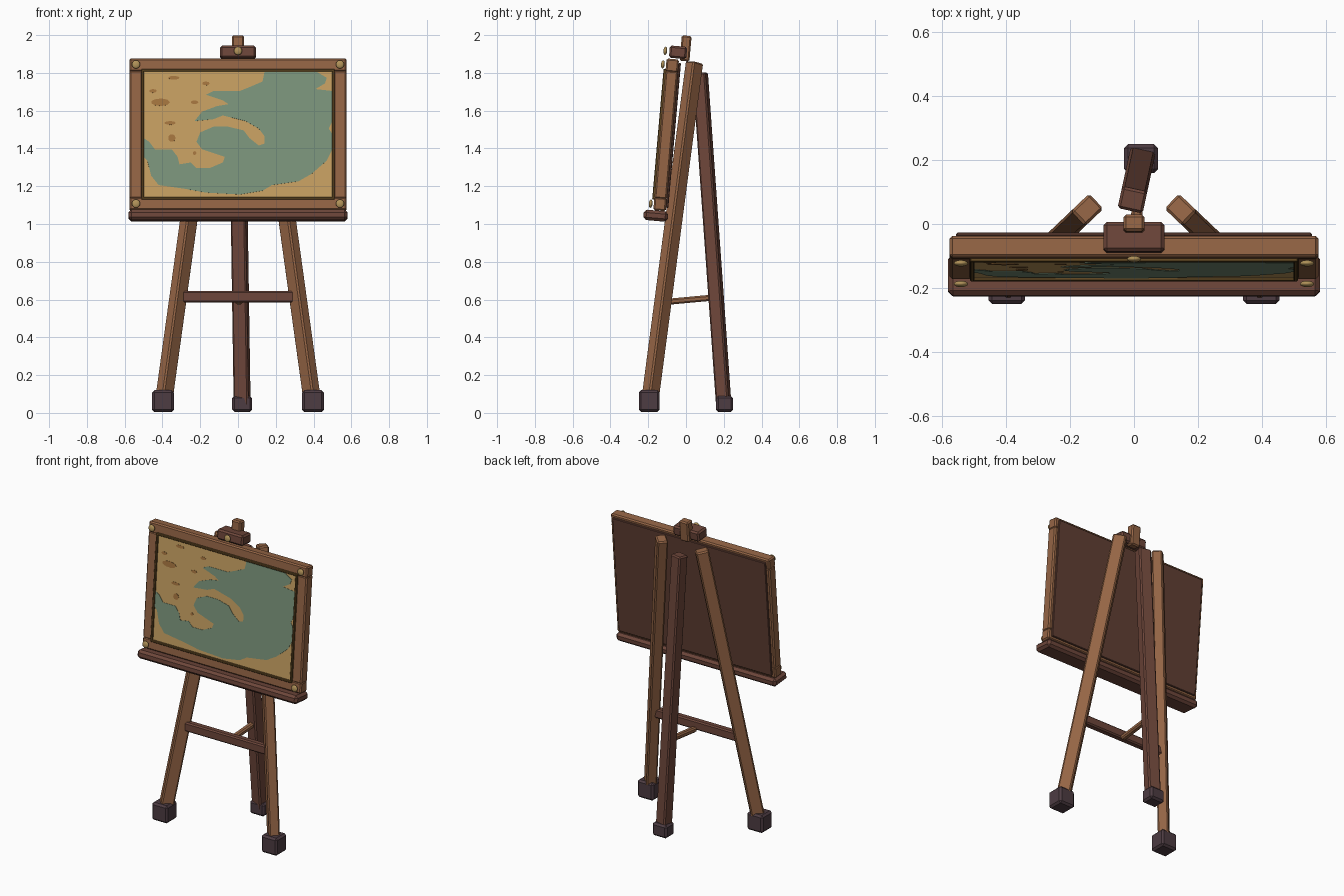
import bpy, bmesh, math
from mathutils import Matrix, Vector

if "Cube" in bpy.data.objects:
    bpy.data.objects.remove(bpy.data.objects["Cube"])


def material(name, *rgb):
    m = bpy.data.materials.new(name)
    m.use_nodes = True
    m.diffuse_color = (*rgb, 1)
    m.node_tree.nodes["Principled BSDF"].inputs["Base Color"].default_value = (*rgb, 1)
    return m


wood = material("warm wood", .30, .13, .06)
dark_wood = material("dark red wood", .155, .062, .043)
panel_wood = material("panel brown", .12, .05, .034)
rubber = material("dark foot", .075, .045, .055)
gold = material("brass", .44, .29, .10)
trim_gold = material("dark gold trim", .13, .07, .018)
paper = material("map tan", .57, .35, .12)
sea = material("map green", .20, .30, .20)
ink = material("map brown", .38, .18, .05)

# Tilted frame of reference shared by the board parts
TILT = Matrix.Rotation(math.radians(-5), 4, 'X')
BOARD = Matrix.Translation((0, -.105, 1.472)) @ TILT


def finish(name, bm, mat, matrix):
    mesh = bpy.data.meshes.new(name)
    bm.to_mesh(mesh)
    bm.free()
    obj = bpy.data.objects.new(name, mesh)
    bpy.context.collection.objects.link(obj)
    obj.matrix_world = matrix
    mesh.materials.append(mat)
    return obj


def box(name, size, mat, centre=(0, 0, 0), matrix=Matrix(), bevel=.008):
    bm = bmesh.new()
    bmesh.ops.create_cube(bm, size=1)
    bmesh.ops.scale(bm, vec=size, verts=bm.verts)
    obj = finish(name, bm, mat, matrix @ Matrix.Translation(centre))
    if bevel:
        mod = obj.modifiers.new("edge", 'BEVEL')
        mod.width = bevel
        mod.segments = 1
    return obj


def beam(name, start, end, width, depth, mat):
    """Square timber from start to end, its depth lying in the lean direction."""
    a, b = Vector(start), Vector(end)
    z = (b - a).normalized()
    x = z.cross(Vector((0, 0, 1))).normalized()
    y = z.cross(x)
    rot = Matrix((x, y, z)).transposed().to_4x4()
    return box(name, (width, depth, (b - a).length), mat,
               matrix=Matrix.Translation((a + b) / 2) @ rot)


def plate(name, points, mat, y):
    """Thin flat shape on the front of the board, points in hundredths."""
    bm = bmesh.new()
    face = bm.faces.new([bm.verts.new((px / 100, y, pz / 100)) for px, pz in points])
    face.normal_update()
    if face.normal.y > 0:
        face.normal_flip()
    bmesh.ops.triangulate(bm, faces=[face])
    obj = finish(name, bm, mat, BOARD)
    mod = obj.modifiers.new("thickness", 'SOLIDIFY')
    mod.thickness = .002
    return obj


def rivet(name, location, matrix):
    bm = bmesh.new()
    bmesh.ops.create_uvsphere(bm, u_segments=16, v_segments=10, radius=.022)
    bmesh.ops.scale(bm, vec=(1, .45, 1), verts=bm.verts)
    for f in bm.faces:
        f.smooth = True
    finish(name, bm, gold, matrix @ Matrix.Translation(location))


# Front legs and feet
for side, s in (("left", 1), ("right", -1)):
    beam(f"{side}_front_leg", (s * .395, -.193, .05), (s * .145, .045, 1.855),
         .065, .08, wood)
    box(f"{side}_front_foot", (.115, .11, .115), rubber, (s * .397, -.195, .0625), bevel=.012)

# Back leg and foot
beam("back_leg", (.022, .2, .04), (-.005, .075, 1.8), .08, .07, dark_wood)
box("back_foot", (.105, .09, .085), rubber, (.022, .204, .0475), bevel=.012)

# Stretchers between the legs
box("front_stretcher", (.62, .045, .06), dark_wood, (0, -.115, .615))
beam("back_stretcher", (.005, -.1, .588), (.012, .14, .61), .035, .032, wood)

# Board frame
for name, s in (("top_rail", 1), ("bottom_rail", -1)):
    box(name, (1.15, .066, .07), wood, (0, 0, s * .368), BOARD)
for name, s in (("left_stile", 1), ("right_stile", -1)):
    box(name, (.07, .066, .68), wood, (s * .54, 0, 0), BOARD)
box("back_panel", (1.11, .014, .77), panel_wood, (0, .038, 0), BOARD, .004)

# Gold trim lining the frame opening
for name, s in (("top_trim", 1), ("bottom_trim", -1)):
    box(name, (1.024, .03, .014), trim_gold, (0, -.029, s * .34), BOARD, .003)
for name, s in (("left_trim", 1), ("right_trim", -1)):
    box(name, (.014, .03, .68), trim_gold, (s * .505, -.029, 0), BOARD, .003)

# Painted map
box("map_sheet", (1.01, .05, .68), paper, (0, -.009, 0), BOARD, 0)
coast = [
    (14, 33), (42, 33), (47, 30), (46, 27), (41, 24), (50, 23), (50, 7), (48, 3), (50, 0),
    (50, -8), (47, -14), (39, -21), (32, -25), (18, -27), (13, -30), (1, -32), (-17, -31),
    (-28, -29), (-42, -27), (-46, -22), (-48, -14), (-50, -12), (-50, -2), (-47, -4),
    (-44, -8), (-35, -8), (-32, -12), (-31, -16), (-25, -15), (-22, -18), (-15, -18),
    (-8, -15), (-7, -12), (-19, -8), (-22, -4), (-20, 1), (-13, 4), (-5, 4), (3, 2),
    (6, -2), (11, -6), (14, -5), (14, -1), (11, 3), (4, 7), (-8, 10), (-13, 8), (-23, 7),
    (-19, 12), (-11, 15), (-5, 16), (-8, 18), (-17, 21), (-13, 23), (1, 23), (6, 25), (13, 28)]
plate("map_sea", coast, sea, -.037)
spots = [(-41, 17, 5, 2), (-34, 30, 3, 1), (-45, 23, 2, 1), (-23, 17, 2, 1),
         (-36, 6, 3, 1), (-35, -2, 2, 2), (-17, 27, 2, 1), (-23, -10, 1, 1)]
for i, (cx, cz, rx, rz) in enumerate(spots):
    ring = [k * math.tau / 9 for k in range(9)]
    plate(f"map_spot_{i}", [(cx + rx * math.cos(t), cz + rz * math.sin(t)) for t in ring],
          ink, -.037)

# Corner rivets
for sx in (1, -1):
    for sz in (1, -1):
        rivet("corner_rivet", (sx * .54, -.05, sz * .37), BOARD)

# Ledge under the board
box("ledge", (1.16, .13, .055), dark_wood, (0, -.16, 1.044), bevel=.015).matrix_world = (
    Matrix.Translation((0, -.16, 1.044)) @ TILT)

# Clamp and post on top
CLAMP = Matrix.Translation((0, -.042, 1.909)) @ TILT
box("top_clamp", (.19, .092, .065), dark_wood, matrix=CLAMP, bevel=.01)
box("top_post", (.066, .052, .135), wood, (0, .038, .024), CLAMP)
rivet("clamp_rivet", (0, -.068, .002), CLAMP)
